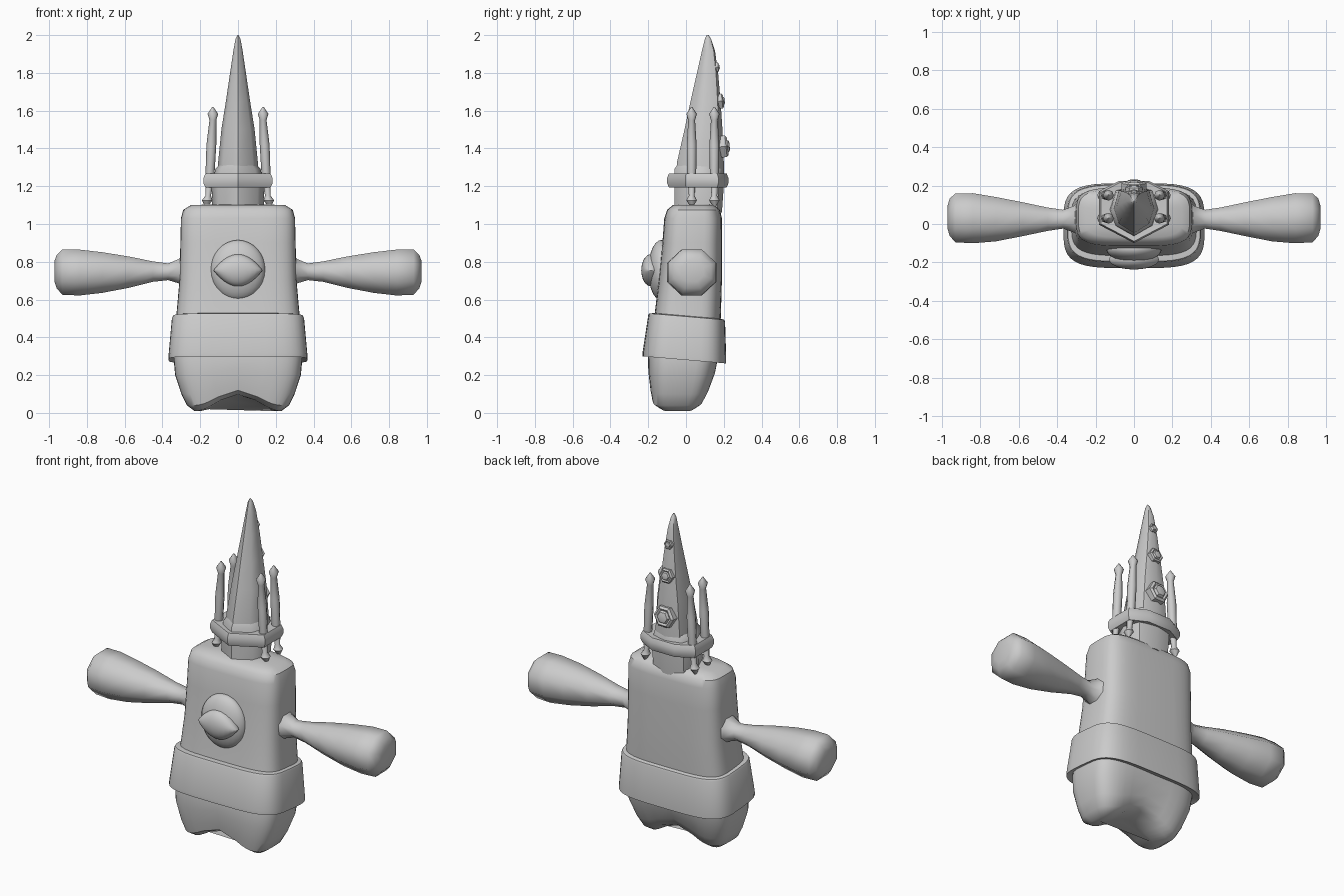
import bpy, bmesh, math
from mathutils import Vector, Matrix

cube = bpy.data.objects.get("Cube")
if cube:
    bpy.data.objects.remove(cube, do_unlink=True)

grey = bpy.data.materials.new("plain grey")
grey.use_nodes = True
grey.diffuse_color = (0.6, 0.6, 0.6, 1)
grey.node_tree.nodes["Principled BSDF"].inputs["Base Color"].default_value = (0.6, 0.6, 0.6, 1)


def finish(name, bm, angle=40):
    """Turn a bmesh into a smooth shaded object."""
    bmesh.ops.recalc_face_normals(bm, faces=bm.faces)
    mesh = bpy.data.meshes.new(name)
    bm.to_mesh(mesh)
    bm.free()
    mesh.materials.append(grey)
    obj = bpy.data.objects.new(name, mesh)
    bpy.context.collection.objects.link(obj)
    bpy.ops.object.select_all(action='DESELECT')
    obj.select_set(True)
    bpy.context.view_layer.objects.active = obj
    bpy.ops.object.shade_smooth_by_angle(angle=math.radians(angle))
    return obj


def loft(rings):
    """Bridge matching rings of points and cap both ends."""
    bm = bmesh.new()
    loops = [[bm.verts.new(p) for p in ring] for ring in rings]
    n = len(loops[0])
    for a, b in zip(loops, loops[1:]):
        for i in range(n):
            j = (i + 1) % n
            bm.faces.new((a[i], a[j], b[j], b[i]))
    bm.faces.new(loops[0])
    bm.faces.new(loops[-1])
    return bm


def rounded(sides=40, power=0.5):
    """Unit rounded square outline."""
    pts = []
    for i in range(sides):
        t = math.tau * i / sides
        c, s = math.cos(t), math.sin(t)
        pts.append((math.copysign(abs(c) ** power, c), math.copysign(abs(s) ** power, s)))
    return pts


def mirrored(half):
    """Close a half outline running from front to back across x = 0."""
    return half + [(-x, y) for x, y in reversed(half) if x > 0]


def stack(outline, sections):
    """Place a unit outline at each (height, half width, front, back)."""
    return [[Vector((x * w, (f + b) / 2 + y * (b - f) / 2, z)) for x, y in outline]
            for z, w, f, b in sections]


# Body with two feet formed by an arched underside
bm = loft(stack(rounded(), [
    (0.005, 0.20, -0.06, -0.05), (0.01, 0.23, -0.14, 0.05), (0.04, 0.27, -0.18, 0.09),
    (0.1, 0.3, -0.19, 0.12), (0.2, 0.333, -0.2, 0.155), (0.28, 0.34, -0.2, 0.17),
    (0.4, 0.335, -0.185, 0.18), (0.53, 0.325, -0.165, 0.185), (0.7, 0.31, -0.145, 0.19),
    (0.9, 0.305, -0.125, 0.19), (1.03, 0.302, -0.115, 0.19), (1.075, 0.29, -0.1, 0.18),
    (1.1, 0.25, -0.07, 0.15), (1.105, 0.1, 0.0, 0.1)]))
for v in bm.verts:
    low = max(0, 1 - v.co.z / 0.35)
    v.co.z += low * 0.045 * (1 + math.cos(math.pi * min(abs(v.co.x) / 0.23, 1)))
finish("body", bm)

# Wide belt, lower at the back
bm = loft(stack(rounded(), [
    (0.295, 0.335, -0.19, 0.17), (0.28, 0.368, -0.23, 0.213), (0.3, 0.368, -0.23, 0.213),
    (0.5, 0.35, -0.2, 0.207), (0.51, 0.345, -0.195, 0.203), (0.515, 0.32, -0.16, 0.18)]))
for v in bm.verts:
    v.co.z -= 0.085 * v.co.y
finish("belt", bm, 30)

# Paddle arms: distance out, centre height, half height, centre depth, half depth
arm = [(0.27, 0.75, 0.10, 0.03, 0.10), (0.315, 0.75, 0.065, 0.025, 0.07),
       (0.37, 0.747, 0.045, 0.025, 0.05), (0.45, 0.748, 0.055, 0.025, 0.062),
       (0.58, 0.745, 0.085, 0.025, 0.09), (0.72, 0.743, 0.11, 0.025, 0.118),
       (0.84, 0.743, 0.124, 0.03, 0.133), (0.93, 0.745, 0.122, 0.032, 0.13),
       (0.96, 0.748, 0.09, 0.035, 0.1), (0.972, 0.75, 0.055, 0.035, 0.06)]
octagon = [(math.cos(math.tau * (i + 0.5) / 8) * 1.06, math.sin(math.tau * (i + 0.5) / 8) * 1.06)
           for i in range(8)]
for side, word in ((1, "left"), (-1, "right")):
    finish(word + "_arm", loft([[Vector((side * x, cy + u * hy, cz + v * hz)) for u, v in octagon]
                                for x, cz, hz, cy, hy in arm]), 60)


def ball(name, centre, size, pointed=False):
    bm = bmesh.new()
    bmesh.ops.create_uvsphere(bm, u_segments=24, v_segments=16, radius=1)
    for v in bm.verts:
        if pointed:
            v.co.z *= math.sqrt(max(0, 1 - v.co.x ** 2))
        v.co = Vector(centre) + Vector(a * b for a, b in zip(v.co, size))
    finish(name, bm)


# Front mound and the almond boss set on it
ball("front_mound", (0, -0.13, 0.755), (0.145, 0.07, 0.16))
ball("front_boss", (0, -0.185, 0.755), (0.13, 0.052, 0.085), True)

# Neck and tall horn share a faceted outline with a front ridge
faceted = mirrored([(0, -1), (0.75, -0.6), (1, 0.05), (0.75, 0.8), (0, 1)])
finish("neck", loft(stack(faceted, [
    (1.06, 0.135, -0.06, 0.19), (1.2, 0.14, -0.06, 0.2),
    (1.29, 0.12, -0.062, 0.2), (1.33, 0.085, -0.035, 0.18)])), 50)
finish("horn", loft(stack(faceted, [
    (1.2, 0.11, -0.06, 0.2), (1.33, 0.105, -0.047, 0.2), (1.5, 0.088, -0.008, 0.193),
    (1.65, 0.064, 0.024, 0.183), (1.8, 0.042, 0.058, 0.17), (1.92, 0.024, 0.085, 0.153),
    (1.98, 0.013, 0.1, 0.133), (2.0, 0.003, 0.11, 0.12)])), 50)

# Angular collar around the neck
outline = mirrored([(0, -0.09), (0.172, 0.0), (0.172, 0.165), (0.075, 0.215)])
finish("collar", loft([[Vector((x * s, 0.065 + (y - 0.065) * s, z)) for x, y in outline]
                       for s, z in ((0.82, 1.2), (1, 1.193), (1.06, 1.215),
                                    (1.06, 1.245), (1, 1.268), (0.82, 1.265))]), 35)

# Four slim posts with pointed ends: height, radius, outward lean
post = [(1.085, 0.003, 0.035), (1.125, 0.028, 0.03), (1.15, 0.015, 0.025),
        (1.27, 0.024, 0.015), (1.42, 0.026, 0.008), (1.55, 0.018, 0),
        (1.583, 0.028, 0), (1.62, 0.003, 0)]
for side, word in ((1, "left"), (-1, "right")):
    for depth, place in ((0.03, "front"), (0.15, "back")):
        finish(f"{place}_{word}_post", loft([
            [Vector((side * (0.133 + lean) + r * math.cos(math.tau * i / 8),
                     depth + r * math.sin(math.tau * i / 8), z)) for i in range(8)]
            for z, r, lean in post]), 50)

# Hexagonal studs down the back of the horn, each with a raised centre
for number, (z, y, size) in enumerate(((1.41, 0.195, 0.066), (1.65, 0.18, 0.045), (1.83, 0.163, 0.028))):
    profile = [(-0.4, 1), (0.25, 1), (0.4, 0.8), (0.3, 0.62), (0.5, 0.5), (0.55, 0.3)]
    bm = loft([[Vector((size * r * math.cos(math.tau * i / 6),
                        size * d, size * r * math.sin(math.tau * i / 6)))
                for i in range(6)] for d, r in profile])
    bm.transform(Matrix.Translation((0, y, z)) @ Matrix.Rotation(math.radians(6), 4, 'X'))
    finish(f"horn_stud_{number + 1}", bm, 30)
